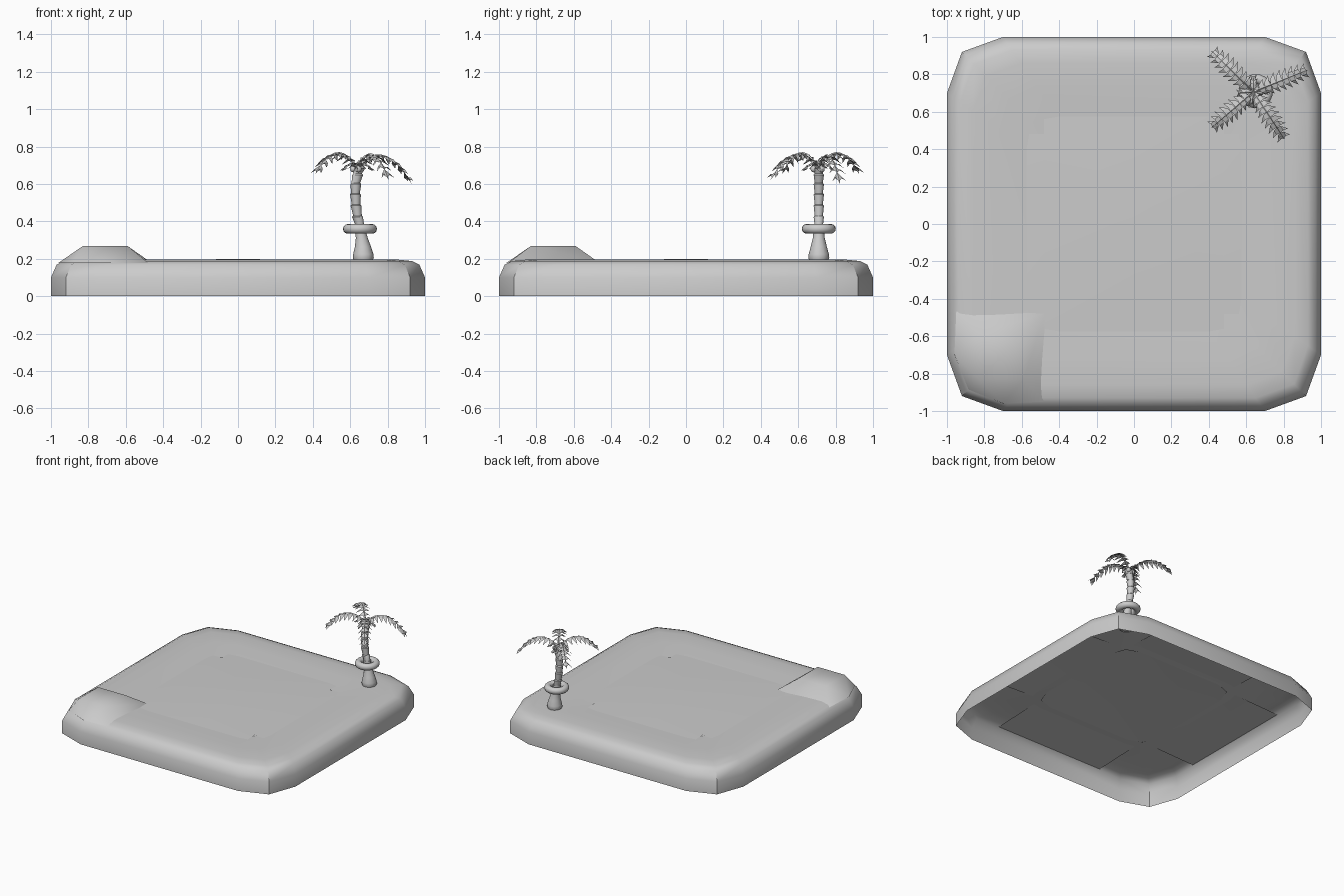
import bpy, bmesh, math
from mathutils import Vector

if "Cube" in bpy.data.objects:
    bpy.data.objects.remove(bpy.data.objects["Cube"])


def make(name, verts, faces, smooth=None):
    mesh = bpy.data.meshes.new(name)
    mesh.from_pydata(verts, [], faces)
    mesh.update()
    ob = bpy.data.objects.new(name, mesh)
    bpy.context.collection.objects.link(ob)
    bpy.ops.object.select_all(action='DESELECT')
    bpy.context.view_layer.objects.active = ob
    ob.select_set(True)
    if smooth:
        bpy.ops.object.shade_smooth_by_angle(angle=math.radians(smooth))
    return ob


def loft(name, rings, smooth=None, cap=False):
    n = len(rings[0])
    verts = [p for ring in rings for p in ring]
    faces = [(k * n + i, k * n + (i + 1) % n, (k + 1) * n + (i + 1) % n, (k + 1) * n + i)
             for k in range(len(rings) - 1) for i in range(n)]
    if cap:
        faces += [tuple(range(len(verts) - n, len(verts)))]
    return make(name, verts, faces, smooth)


def circle(x, y, z, r, n=12):
    return [(x + r * math.cos(2 * math.pi * i / n), y + r * math.sin(2 * math.pi * i / n), z)
            for i in range(n)]


# Island wall and rounded rim: twelve-sided outline, open underneath
outline = []
for q in range(4):
    c, s = round(math.cos(q * math.pi / 2)), round(math.sin(q * math.pi / 2))
    for x, y in ((1, 0.7), (0.92, 0.92), (0.7, 1)):
        outline.append((x * c - y * s, x * s + y * c))
profile = [(1, 0), (1, 0.1), (0.97, 0.168), (0.93, 0.188), (0.86, 0.195), (0.72, 0.193), (0.52, 0.184)]
loft("island_rim", [[(x * r, y * r, z) for x, y in outline] for r, z in profile], 40)

# Sand surface: coarse cross-shaped grid, gently domed, falling to the edges
cs = [-0.96, -0.48, 0, 0.48, 0.96]
verts = []
for j, y in enumerate(cs):
    for i, x in enumerate(cs):
        edge = i in (0, 4) or j in (0, 4)
        z = 0.172 if edge else 0.19
        if (i, j) == (2, 2):
            z = 0.2
        verts.append((x, y, z))
faces = [(j * 5 + i, j * 5 + i + 1, j * 5 + i + 6, j * 5 + i + 5)
         for j in range(4) for i in range(4) if not (i in (0, 3) and j in (0, 3))]
make("sand", verts, faces, 40)

# Sand mound in the front left corner
bm = bmesh.new()
base = [(-0.96, -0.7, 0.178), (-0.885, -0.885, 0.178), (-0.7, -0.96, 0.178),
        (-0.48, -0.95, 0.178), (-0.475, -0.475, 0.187), (-0.95, -0.465, 0.178)]
top = [(x, y, 0.268) for x in (-0.83, -0.59) for y in (-0.83, -0.59)]
for p in base + top:
    bm.verts.new(p)
bmesh.ops.convex_hull(bm, input=bm.verts[:])
bm.normal_update()
under = [f for f in bm.faces if f.normal.z < -0.3]
bmesh.ops.delete(bm, geom=under, context='FACES')
mound = make("sand_mound", [], [], None)
bm.to_mesh(mound.data)
bm.free()
bpy.ops.object.shade_smooth_by_angle(angle=math.radians(60))

# Palm trunk: bulbous foot, then flared segments along a slight bend
PY = 0.71
loft("trunk_foot", [circle(x, PY, z, r) for x, z, r in (
    (0.67, 0.185, 0.048), (0.67, 0.205, 0.056), (0.67, 0.225, 0.054), (0.668, 0.265, 0.043),
    (0.662, 0.31, 0.032), (0.655, 0.35, 0.028), (0.652, 0.385, 0.027))], 40, True)
path = [(0.652, 0.375), (0.639, 0.43), (0.631, 0.49), (0.628, 0.55), (0.63, 0.605), (0.64, 0.655), (0.648, 0.69)]
rings = []
for (x0, z0), (x1, z1) in zip(path, path[1:]):
    rings += [circle(x0, PY, z0, 0.023, 10), circle(x1, PY, z1 - 0.006, 0.029, 10)]
loft("trunk", rings, 40, True)

# Swim ring around the trunk
bpy.ops.mesh.primitive_torus_add(major_radius=0.065, minor_radius=0.026, major_segments=24,
                                 minor_segments=12, location=(0.652, PY, 0.36))
bpy.context.object.name = "swim_ring"
bpy.ops.object.shade_smooth_by_angle(angle=math.radians(60))


# Palm fronds: arched spine with pointed drooping leaflets on both sides
def frond(name, tip, width, n, up, down, z0=0.685):
    start = Vector((0.638, 0.708, 0))
    d = Vector((tip[0], tip[1], 0)) - start
    fwd = d.normalized()
    side = Vector((-fwd.y, fwd.x, 0))

    def spine(t):
        return start + d * t + Vector((0, 0, z0 + up * t - down * t * t))
    verts, faces = [], []
    for k in range(n):
        a, b = k / n, (k + 1) / n
        p, q, m = spine(a), spine(b), (a + b) / 2
        w = width * (0.45 + 1.5 * m - 1.45 * m * m)
        for s in (1, -1):
            point = spine(m) + side * s * w + fwd * 0.02 - Vector((0, 0, 0.6 * w))
            bend = (p + q) / 2 + side * s * w * 0.45 + Vector((0, 0, -0.1 * w))
            i = len(verts)
            verts += [p, q, bend + fwd * 0.014, bend - fwd * 0.012, point]
            quad, tri = (i, i + 1, i + 2, i + 3), (i + 3, i + 2, i + 4)
            faces += [quad, tri] if s < 0 else [quad[::-1], tri[::-1]]
    i = len(verts)
    e = spine(0.94)
    verts += [e + side * 0.012, e - side * 0.012, spine(1.03)]
    faces.append((i, i + 1, i + 2))
    make(name, verts, faces)
    # rib under the leaflets
    rib = []
    for k in range(n + 1):
        c = spine(k / n)
        r = 0.008 * (1 - 0.75 * k / n)
        rib.append([c + side * r, c + Vector((0, 0, r)), c - side * r, c - Vector((0, 0, r))])
    loft(name + "_rib", rib)


for k, (tip, up, down) in enumerate((
        ((0.42, 0.92), 0.34, 0.36), ((0.92, 0.82), 0.33, 0.40),
        ((0.80, 0.46), 0.34, 0.39), ((0.42, 0.52), 0.34, 0.36))):
    frond("frond_%d" % k, tip, 0.07, 9, up, down)
for k, a in enumerate((5, 90, 185, 265)):
    a = math.radians(a)
    frond("small_frond_%d" % k, (0.638 + 0.08 * math.cos(a), 0.708 + 0.08 * math.sin(a)),
          0.028, 4, 0.06, 0.09, 0.7)

# Nuts under the crown
for k in range(3):
    a = math.radians(40 + 120 * k)
    bpy.ops.mesh.primitive_uv_sphere_add(segments=10, ring_count=6, radius=0.018, location=(
        0.64 + 0.025 * math.cos(a), 0.708 + 0.025 * math.sin(a), 0.68))
    bpy.context.object.name = "nut_%d" % k
    bpy.ops.object.shade_smooth_by_angle(angle=math.radians(60))
